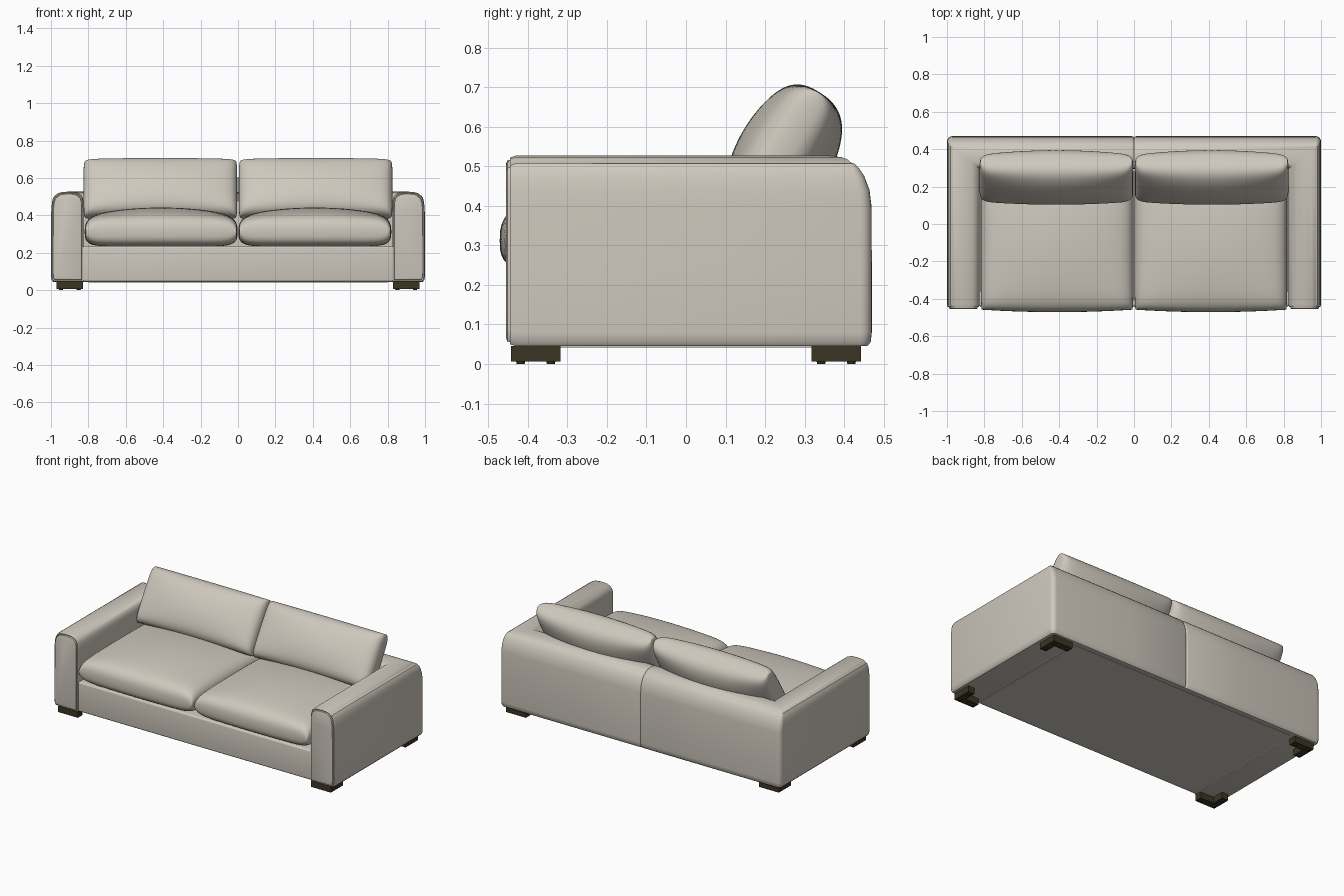
import bpy, bmesh
from math import sin, cos, pi, radians
from mathutils import Vector, Matrix

if "Cube" in bpy.data.objects:
    bpy.data.objects.remove(bpy.data.objects["Cube"], do_unlink=True)


def material(name, rgb):
    m = bpy.data.materials.new(name)
    m.use_nodes = True
    m.diffuse_color = (*rgb, 1)
    node = next(n for n in m.node_tree.nodes if n.type == 'BSDF_PRINCIPLED')
    node.inputs["Base Color"].default_value = (*rgb, 1)
    node.inputs["Roughness"].default_value = 0.7
    return m


FABRIC = material("warm_grey_upholstery", (0.62, 0.58, 0.51))
WOOD = material("dark_brown_wood", (0.045, 0.035, 0.018))


def finish(bm, name, mat, matrix=None, angle=40):
    bmesh.ops.remove_doubles(bm, verts=bm.verts, dist=0.00005)
    bmesh.ops.recalc_face_normals(bm, faces=bm.faces)
    me = bpy.data.meshes.new(name)
    bm.to_mesh(me)
    bm.free()
    me.materials.append(mat)
    me.shade_smooth()
    me.set_sharp_from_angle(angle=radians(angle))
    ob = bpy.data.objects.new(name, me)
    bpy.context.scene.collection.objects.link(ob)
    if matrix:
        ob.matrix_world = matrix
    return ob


def box(name, lo, hi, mat, bevel=0.0):
    bm = bmesh.new()
    lo, hi = Vector(lo), Vector(hi)
    bmesh.ops.create_cube(bm, size=1)
    for v in bm.verts:
        v.co = [(a + b) / 2 + c * (b - a) for a, b, c in zip(lo, hi, v.co)]
    if bevel:
        bmesh.ops.bevel(bm, geom=bm.edges[:], offset=bevel, segments=4,
                        profile=0.5, affect='EDGES')
    return finish(bm, name, mat)


def skin(bm, rows, closed):
    """Join rows of points with quads."""
    grid = [[bm.verts.new(p) for p in row] for row in rows]
    n = len(grid[0])
    for a, b in zip(grid, grid[1:]):
        for i in range(n if closed else n - 1):
            j = (i + 1) % n
            bm.faces.new((a[i], a[j], b[j], b[i]))
    return grid


def pillow(name, matrix, hx, hy, edge, front, back, px, py, belly):
    """Boxy cushion: two domed sheets that meet along a seam."""
    n = 40
    steps = [sin(pi / 2 * (2 * i / n - 1)) for i in range(n + 1)]
    bm = bmesh.new()
    for side, crown in ((1, front), (-1, back)):
        rows = []
        for v in steps:
            row = []
            for u in steps:
                box_h = max(0, (1 - abs(u) ** px) * (1 - abs(v) ** py)) ** 0.35
                dome = (1 - u * u) ** 0.8 * (1 - v * v) ** 0.8
                row.append((u * hx * (1 - 0.015 * v ** 8),
                            v * hy * (1 + belly * (1 - u * u)),
                            side * (edge * box_h + crown * dome)))
            rows.append(row)
        skin(bm, rows, False)
    return finish(bm, name, FABRIC, matrix, 60)


# Arms and back: one profile (inward depth, height) swept round a U
DEPTH, BACK, R = 0.175, 0.47, 0.03
profile = [(0.012, 0.045), (0.003, 0.055), (0, 0.08), (0, 0.25), (0.001, 0.40),
           (0.002, 0.44), (0.006, 0.475), (0.012, 0.495), (0.02, 0.507),
           (0.027, 0.508), (0.034, 0.517), (0.05, 0.523), (0.09, 0.527),
           (0.13, 0.524), (0.152, 0.516), (0.167, 0.502), (0.174, 0.48),
           (DEPTH, 0.44), (DEPTH, 0.045)]


def bow(d, z):
    return 0.035 * (max(0, z - 0.40) / 0.12) ** 2 * (1 - d / DEPTH)


rows = []
# arm front panel with a recessed seam
for y, inset in ((-0.455, 0.02), (-0.452, 0.012), (-0.443, 0.010),
                 (-0.445, 0.005), (-0.43, 0)):
    kx, kz = 1 - inset / 0.0875, 1 - inset / 0.24
    rows.append([(1 - 0.0875 - (d - 0.0875) * kx, y, 0.285 + (z - 0.285) * kz)
                 for d, z in profile])
# rounded rear corner
for k in range(6):
    a = k * pi / 10
    row = []
    for d, z in profile:
        r, m = max(R - d, 0), max(R, d)
        row.append((1 - m + r * cos(a), BACK - m + r * sin(a) - bow(d, z), z))
    rows.append(row)
# back panel up to the centre seam
for x, groove in ((0.4, 0), (0.012, 0), (0.004, 0.003), (0, 0.008)):
    rows.append([(x, BACK - d - bow(d, z) - (groove if d < 0.1 else 0),
                  z - (groove / 2 if z > 0.5 else 0)) for d, z in profile])
rows += [[(-x, y, z) for x, y, z in row] for row in reversed(rows[:-1])]
bm = bmesh.new()
grid = skin(bm, rows, True)
bm.faces.new(grid[0])
bm.faces.new(grid[-1])
finish(bm, "arms_and_back", FABRIC, angle=45)

# Seat base and underside
box("seat_base", (-0.835, -0.44, 0.045), (0.835, 0.32, 0.237), FABRIC, 0.012)
box("underside_cover", (-0.80, -0.41, 0.042), (0.80, 0.43, 0.05), FABRIC)

# Cushions
for side, label in ((1, "left"), (-1, "right")):
    pillow("seat_cushion_" + label, Matrix.Translation((side * 0.411, -0.08, 0.312)),
           0.409, 0.378, 0.077, 0.053, 0, 12, 12, 0.035)
    lean = Matrix.Translation((side * 0.415, 0.245, 0.54)) @ Matrix.Rotation(radians(58), 4, 'X')
    pillow("back_cushion_" + label, lean,
           0.411, 0.172, 0.062, 0.05, 0.068, 16, 8, 0.01)

# L-shaped feet with small glides
outline = [(0.97, 0.442), (0.83, 0.442), (0.83, 0.395), (0.925, 0.395),
           (0.925, 0.318), (0.97, 0.318)]
for sx, side in ((1, "left"), (-1, "right")):
    for sy, end in ((1, "back"), (-1, "front")):
        bm = bmesh.new()
        face = bm.faces.new([bm.verts.new((sx * x, sy * y, 0.006)) for x, y in outline])
        top = bmesh.ops.extrude_face_region(bm, geom=[face])["geom"]
        for v in top:
            if isinstance(v, bmesh.types.BMVert):
                v.co.z = 0.046
        for x, y in ((0.947, 0.418), (0.852, 0.418), (0.947, 0.342)):
            bmesh.ops.create_cone(bm, cap_ends=True, segments=16, radius1=0.01,
                                  radius2=0.012, depth=0.008,
                                  matrix=Matrix.Translation((sx * x, sy * y, 0.004)))
        finish(bm, f"foot_{end}_{side}", WOOD, angle=30)
